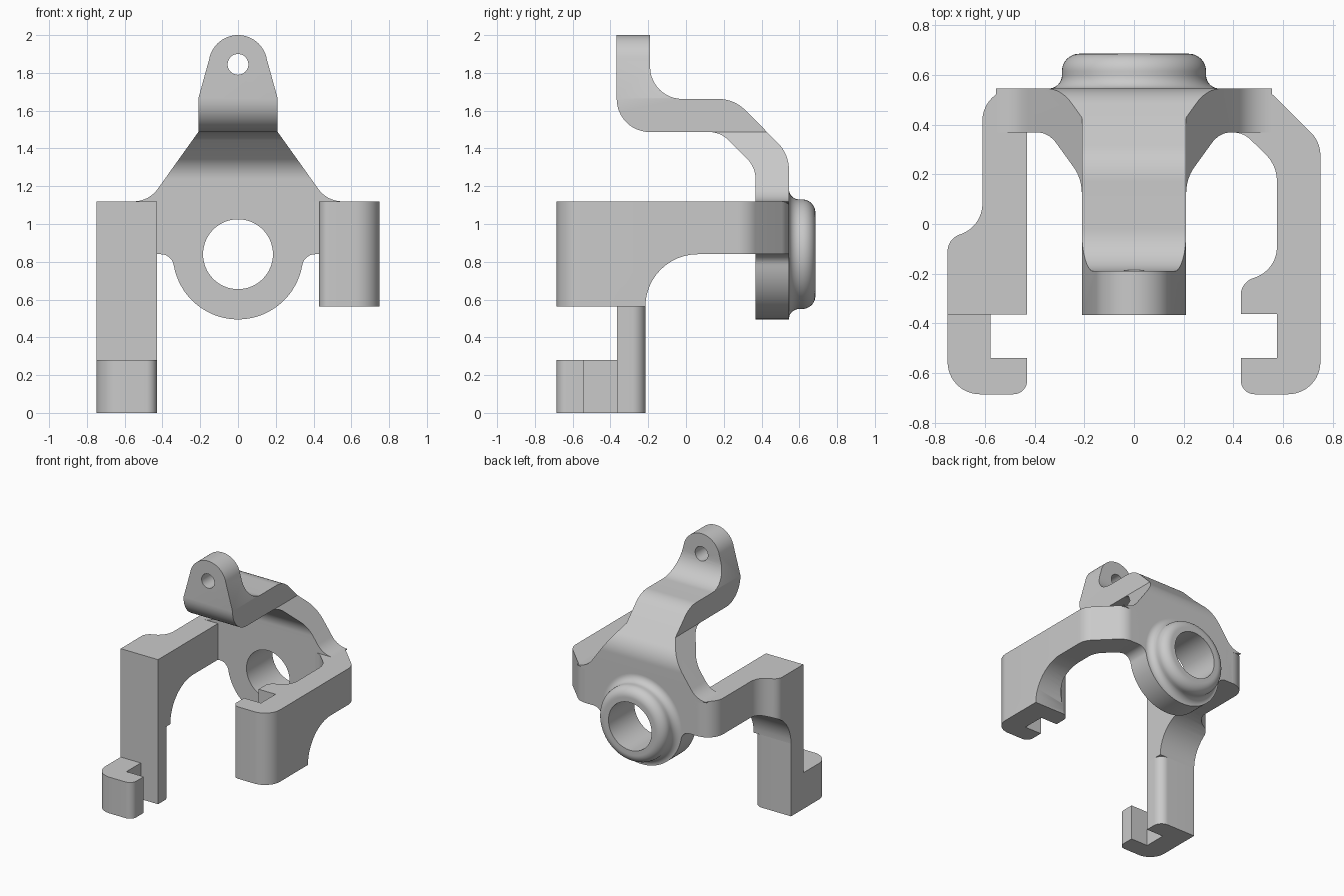
import bpy, bmesh
from math import sin, cos, tan, radians, pi
from mathutils import Vector

cube = bpy.data.objects.get("Cube")
if cube:
    bpy.data.objects.remove(cube, do_unlink=True)

metal = bpy.data.materials.new("plain_grey")
metal.use_nodes = True
GREY = (0.59, 0.59, 0.59, 1)
metal.diffuse_color = GREY
metal.node_tree.nodes["Principled BSDF"].inputs["Base Color"].default_value = GREY

BORE_Z, EYE_Z = 0.84, 1.845
BACK, INNER = 0.545, 0.368   # back and front face of the plate
TOP = 1.12


def rounded(points, steps=12):
    """Outline from (a, b) corners; a third number fillets the corner."""
    out = []
    for i, p in enumerate(points):
        c = Vector(p[:2])
        if len(p) == 2:
            out.append(c)
            continue
        u = (Vector(points[i - 1][:2]) - c).normalized()
        v = (Vector(points[(i + 1) % len(points)][:2]) - c).normalized()
        half = u.angle(v) / 2
        mid = c + (u + v).normalized() * p[2] / sin(half)
        start = (c + u * p[2] / tan(half) - mid).normalized()
        end = (c + v * p[2] / tan(half) - mid).normalized()
        out += [mid + start.slerp(end, k / steps) * p[2] for k in range(steps + 1)]
    return out


def arc(cz, r, a0, a1, steps):
    angles = [radians(a0 + (a1 - a0) * k / steps) for k in range(steps + 1)]
    return [(r * cos(a), cz + r * sin(a)) for a in angles]


def new_object(name, bm):
    bmesh.ops.recalc_face_normals(bm, faces=bm.faces)
    mesh = bpy.data.meshes.new(name)
    bm.to_mesh(mesh)
    bm.free()
    mesh.materials.append(metal)
    ob = bpy.data.objects.new(name, mesh)
    bpy.context.collection.objects.link(ob)
    return ob


def prism(name, points, axis, lo, hi):
    """Extrude a 2D outline along an axis."""
    place = {"X": lambda a, b, d: (d, a, b),
             "Y": lambda a, b, d: (a, d, b),
             "Z": lambda a, b, d: (a, b, d)}[axis]
    bm = bmesh.new()
    ring = rounded(points)
    rows = [[bm.verts.new(place(p.x, p.y, d)) for p in ring] for d in (lo, hi)]
    n = len(ring)
    for row in rows:
        bm.faces.new(row)
    for i in range(n):
        j = (i + 1) % n
        bm.faces.new((rows[0][i], rows[0][j], rows[1][j], rows[1][i]))
    return new_object(name, bm)


def activate(ob):
    bpy.ops.object.select_all(action="DESELECT")
    ob.select_set(True)
    bpy.context.view_layer.objects.active = ob


def boolean(ob, tool, mode):
    tool.hide_render = True
    mod = ob.modifiers.new(mode.lower(), "BOOLEAN")
    mod.operation, mod.object, mod.solver = mode, tool, "EXACT"
    activate(ob)
    bpy.ops.object.modifier_apply(modifier=mod.name)
    bpy.data.objects.remove(tool, do_unlink=True)


def bore(ob, z, r, steps):
    circle = arc(z, r, 0, 360, steps)[:-1]
    boolean(ob, prism("bore_cutter", circle, "Y", -1, 1), "DIFFERENCE")


# Plate with bent neck: front outline intersected with the side strip
half = arc(BORE_Z, 0.345, -90, -12, 20) + [
    (0.352, BORE_Z, 0.07), (0.48, BORE_Z), (0.48, 1.10), (0.555, 1.115),
    (0.555, TOP), (0.472, TOP, 0.155), (0.21, 1.487), (0.21, 1.665),
] + arc(EYE_Z, 0.155, 10, 90, 16)
mirrored = [(-p[0], *p[1:]) for p in reversed(half[1:-1])]
plate = prism("plate_and_neck", half + mirrored, "Y", -1, 1)
strip = [(BACK, 0.3), (BACK, 1.37, 0.2), (0.255, 1.662, 0.2),
         (-0.19, 1.662, 0.17), (-0.19, 2.1), (-0.367, 2.1),
         (-0.367, 1.487, 0.175), (0.183, 1.487, 0.15),
         (INNER, 1.30, 0.15), (INNER, 0.3)]
boolean(plate, prism("strip_cutter", strip, "X", -1, 1), "INTERSECT")
bore(plate, BORE_Z, 0.185, 64)
bore(plate, EYE_Z, 0.055, 32)

# Left arm with a hooked end
left_top = [(0.40, BACK), (0.535, BACK, 0.13), (0.75, 0.33, 0.13),
            (0.75, -0.685, 0.13), (0.43, -0.685, 0.055), (0.43, -0.54),
            (0.575, -0.54), (0.575, -0.362), (0.43, -0.362),
            (0.43, -0.235, 0.07), (0.575, -0.185, 0.13),
            (0.575, 0.235, 0.15), (0.44, INNER, 0.1), (0.40, INNER)]
left_arm = prism("left_arm", left_top, "Z", 0.3, TOP)
left_side = [(0.7, 1.3), (0.7, BORE_Z), (-0.215, BORE_Z, 0.277),
             (-0.215, 0.563), (-0.8, 0.563), (-0.8, 1.3)]
boolean(left_arm, prism("arm_cutter", left_side, "X", 0.2, 1), "INTERSECT")

# Right arm, above the long leg
right_top = [(-0.40, BACK), (-0.61, BACK, 0.13), (-0.61, -0.01, 0.13),
             (-0.75, -0.06, 0.07), (-0.75, -0.365), (-0.43, -0.365),
             (-0.43, INNER), (-0.40, INNER)]
right_arm = prism("right_arm", right_top, "Z", 0.563, TOP)
right_side = [(0.7, 1.3), (0.7, BORE_Z), (-0.215, BORE_Z, 0.277),
              (-0.215, 0.3), (-0.8, 0.3), (-0.8, 1.3)]
boolean(right_arm, prism("arm_cutter", right_side, "X", -1, -0.2), "INTERSECT")

# Long leg with one softened corner, and its foot hook
leg = prism("right_leg", [(-0.75, -0.365), (-0.43, -0.365),
                          (-0.43, -0.215, 0.07), (-0.75, -0.215)], "Z", 0, 0.563)
hook = prism("right_foot_hook", [(-0.75, -0.365), (-0.75, -0.685, 0.13),
                                 (-0.43, -0.685, 0.055), (-0.43, -0.54),
                                 (-0.578, -0.54), (-0.578, -0.365)], "Z", 0, 0.28)

# Turned boss on the back of the plate
bm = bmesh.new()
ring = rounded([(0.185, BACK), (0.185, 0.685), (0.29, 0.685, 0.07),
                (0.29, BACK, 0.054), (0.345, BACK)])
verts = [bm.verts.new((p.x, p.y, BORE_Z)) for p in ring]
edges = [bm.edges.new(pair) for pair in zip(verts, verts[1:])]
bmesh.ops.spin(bm, geom=verts + edges, cent=(0, 0, BORE_Z), axis=(0, 1, 0),
               angle=2 * pi, steps=64, use_merge=True)
bmesh.ops.remove_doubles(bm, verts=bm.verts, dist=0.0005)
boss = new_object("bearing_boss", bm)

for ob in (plate, left_arm, right_arm, leg, hook, boss):
    activate(ob)
    bpy.ops.object.shade_smooth_by_angle(angle=radians(30))
